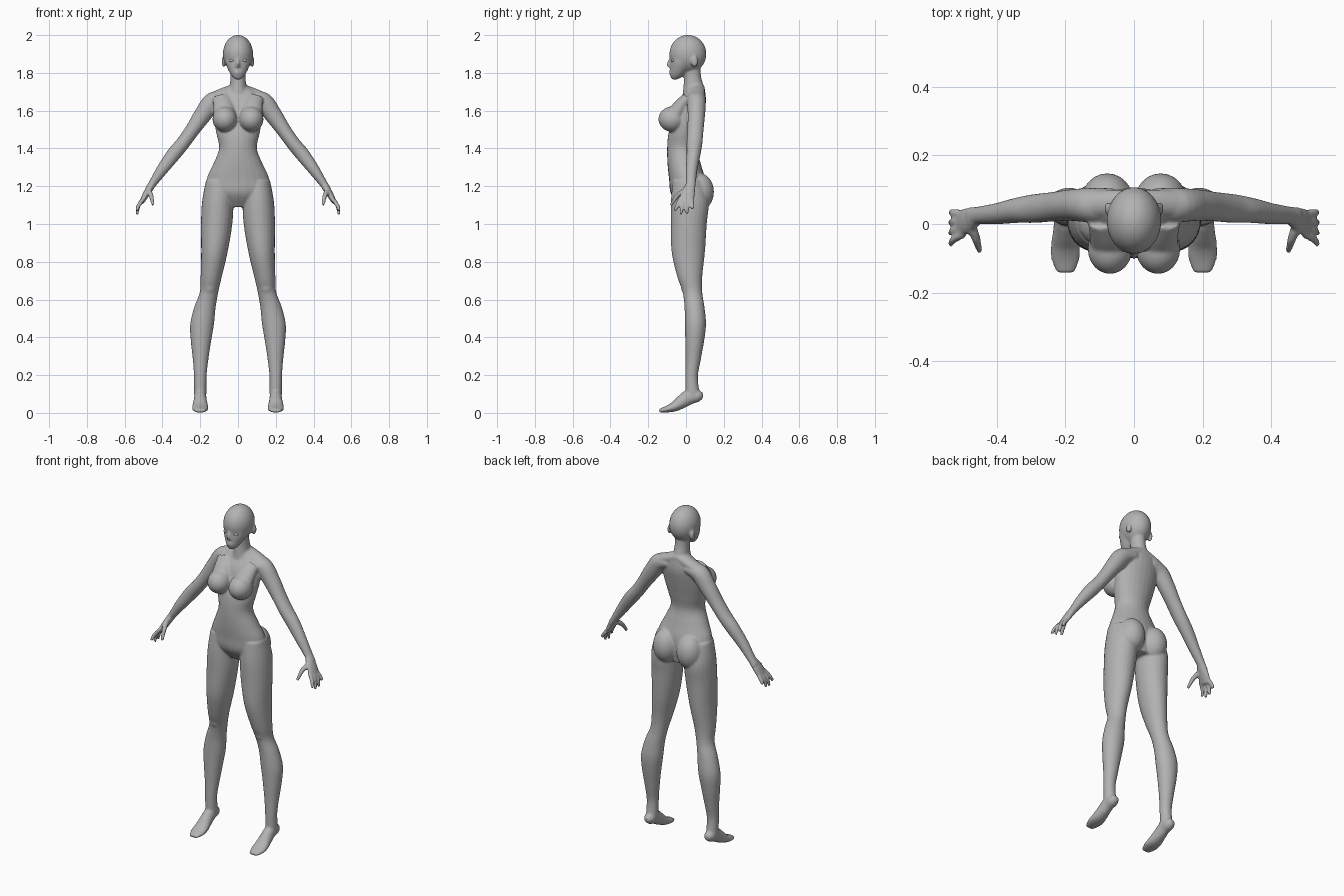
import bpy
import bmesh
from math import cos, sin, pi
from mathutils import Vector, Matrix

SEGMENTS = 24
STEPS = 5
UP, SIDE, DEPTH = Vector((0, 0, 1)), Vector((1, 0, 0)), Vector((0, 1, 0))

default_cube = bpy.data.objects.get("Cube")
if default_cube:
    bpy.data.objects.remove(default_cube)


def make_material(name, colour):
    material = bpy.data.materials.new(name)
    material.use_nodes = True
    material.diffuse_color = colour
    material.node_tree.nodes["Principled BSDF"].inputs["Base Color"].default_value = colour
    return material


def smooth_keys(keys):
    """Catmull-Rom interpolation through the key sections."""
    padded = [keys[0]] + list(keys) + [keys[-1]]
    result = []
    for i in range(len(keys) - 1):
        before, start, end, after = padded[i:i + 4]
        for step in range(STEPS):
            t = step / STEPS
            result.append([
                b + (c - a) * t / 2 + (2 * a - 5 * b + 4 * c - d) * t * t / 2
                + (3 * b - a - 3 * c + d) * t ** 3 / 2
                for a, b, c, d in zip(before, start, end, after)])
    result.append(list(keys[-1]))
    return result


def loft(bm, keys, reference=DEPTH, level=False, side=1):
    """Skin elliptical sections (x, y, z, radius across, radius along reference)."""
    sections = smooth_keys(keys)
    centres = [Vector((s[0] * side, s[1], s[2])) for s in sections]
    rings = []
    for i, section in enumerate(sections):
        tangent = centres[min(i + 1, len(centres) - 1)] - centres[max(i - 1, 0)]
        if level:
            tangent = UP
        across = reference.cross(tangent).normalized()
        along = tangent.cross(across).normalized()
        ring = []
        for k in range(SEGMENTS):
            angle = 2 * pi * k / SEGMENTS
            offset = across * section[3] * cos(angle) + along * section[4] * sin(angle)
            ring.append(bm.verts.new(centres[i] + offset))
        rings.append(ring)
    for lower, upper in zip(rings, rings[1:]):
        for k in range(SEGMENTS):
            n = (k + 1) % SEGMENTS
            bm.faces.new((lower[k], lower[n], upper[n], upper[k]))
    bm.faces.new(list(reversed(rings[0])))
    bm.faces.new(rings[-1])


def ellipsoid(bm, centre, radii, side=1):
    x, y, z = centre
    matrix = Matrix.Translation((x * side, y, z)) @ Matrix.Diagonal((*radii, 1))
    bmesh.ops.create_uvsphere(bm, u_segments=SEGMENTS, v_segments=16, radius=1, matrix=matrix)


def finish(bm, name, material):
    bmesh.ops.recalc_face_normals(bm, faces=bm.faces)
    mesh = bpy.data.meshes.new(name)
    bm.to_mesh(mesh)
    bm.free()
    mesh.shade_smooth()
    mesh.materials.append(material)
    body_part = bpy.data.objects.new(name, mesh)
    bpy.context.collection.objects.link(body_part)
    return body_part


def build_trunk(bm):
    # Pelvis, waist, ribcage and shoulder line
    loft(bm, [
        (0, .03, 1.09, .08, .06), (0, .01, 1.16, .16, .09), (0, .005, 1.24, .165, .095),
        (0, -.01, 1.32, .13, .088), (0, -.02, 1.4, .1, .08), (0, -.01, 1.48, .115, .083),
        (0, .01, 1.56, .128, .08), (0, .03, 1.64, .13, .075), (0, .045, 1.69, .11, .058),
        (0, .05, 1.73, .05, .045)], level=True)
    # Neck
    loft(bm, [(0, .04, 1.67, .06, .06), (0, .04, 1.73, .045, .053),
              (0, .035, 1.78, .04, .045), (0, .03, 1.84, .04, .045)], level=True)


def build_head(bm):
    # Cranium and tapering jaw
    ellipsoid(bm, (0, .01, 1.9), (.08, .098, .101))
    loft(bm, [(0, -.06, 1.765, .014, .014), (0, -.048, 1.785, .034, .036),
              (0, -.032, 1.82, .054, .053), (0, -.02, 1.86, .068, .064),
              (0, -.01, 1.92, .07, .07)], level=True)
    # Nose and lips
    loft(bm, [(0, -.078, 1.88, .008, .01), (0, -.09, 1.845, .009, .013),
              (0, -.084, 1.83, .014, .01)], level=True)
    for height in (1.807, 1.797):
        ellipsoid(bm, (0, -.08, height), (.02, .01, .007))


def build_side(bm, side):
    # Trapezius, bust and glutes
    loft(bm, [(0, .06, 1.72, .03, .04), (.08, .06, 1.69, .03, .04),
              (.15, .055, 1.66, .03, .04)], side=side)
    loft(bm, [(.085, .01, 1.67, .03, .05), (.075, -.03, 1.62, .04, .055),
              (.07, -.06, 1.57, .05, .06)], reference=SIDE, side=side)
    ellipsoid(bm, (.07, -.073, 1.555), (.065, .073, .067), side)
    ellipsoid(bm, (.078, .068, 1.17), (.076, .08, .1), side)
    # Ear
    ellipsoid(bm, (.076, .045, 1.86), (.01, .018, .03), side)
    # Arm from shoulder to wrist
    loft(bm, [
        (.06, .055, 1.67, .03, .05), (.13, .055, 1.65, .05, .05), (.185, .055, 1.58, .047, .046),
        (.24, .05, 1.5, .039, .043), (.29, .045, 1.43, .037, .042), (.34, .04, 1.37, .038, .037),
        (.4, .03, 1.29, .031, .031), (.455, .025, 1.21, .021, .026),
        (.475, .02, 1.18, .02, .03)], side=side)
    # Palm, four fingers and thumb
    loft(bm, [(.46, .02, 1.2, .02, .026), (.485, .01, 1.16, .018, .038),
              (.51, 0, 1.115, .013, .038)], side=side)
    for i, tip in enumerate((1.08, 1.055, 1.05, 1.07)):
        root = .03 - .02 * i
        spread = .036 - .032 * i
        loft(bm, [(.495, root, 1.14, .01, .01), (.525, (root + spread) / 2, 1.1, .011, .011),
                  (.535, spread, tip, .008, .008)], side=side)
    loft(bm, [(.475, 0, 1.18, .014, .014), (.46, -.045, 1.15, .013, .013),
              (.45, -.08, 1.1, .008, .008)], reference=SIDE, side=side)
    # Thigh, knee, calf and ankle
    loft(bm, [
        (.1, .01, 1.23, .07, .08), (.107, .02, 1.12, .083, .1), (.113, .015, 1, .083, .095),
        (.125, .012, .85, .07, .088), (.142, .02, .72, .056, .066), (.153, .034, .64, .049, .052),
        (.175, .045, .56, .057, .053), (.19, .05, .47, .063, .056), (.196, .046, .38, .054, .05),
        (.198, .038, .28, .041, .04), (.2, .03, .19, .033, .033),
        (.2, .035, .1, .033, .038)], level=True, side=side)
    ellipsoid(bm, (.15, -.005, .67), (.03, .022, .04), side)
    # Foot with raised heel
    loft(bm, [
        (.2, .09, .09, .014, .015), (.2, .065, .09, .032, .03), (.2, .02, .085, .04, .032),
        (.2, -.02, .06, .036, .036), (.2, -.06, .034, .027, .042), (.2, -.1, .02, .018, .042),
        (.2, -.142, .011, .01, .026)], reference=SIDE, side=side)


skin_grey = make_material("plain grey", (.45, .45, .45, 1))

# Body, fused into one smooth skin
skin = bmesh.new()
build_trunk(skin)
build_head(skin)
for side in (1, -1):
    build_side(skin, side)
body = finish(skin, "body", skin_grey)
remesh = body.modifiers.new("Fuse parts", "REMESH")
remesh.mode = "VOXEL"
remesh.voxel_size = .006
remesh.use_smooth_shade = True
relax = body.modifiers.new("Soften joins", "SMOOTH")
relax.factor = .5
relax.iterations = 5

# Eyes
for side, name in ((1, "left_eye"), (-1, "right_eye")):
    eye = bmesh.new()
    ellipsoid(eye, (.031, -.068, 1.866), (.017, .012, .009), side)
    finish(eye, name, skin_grey)
